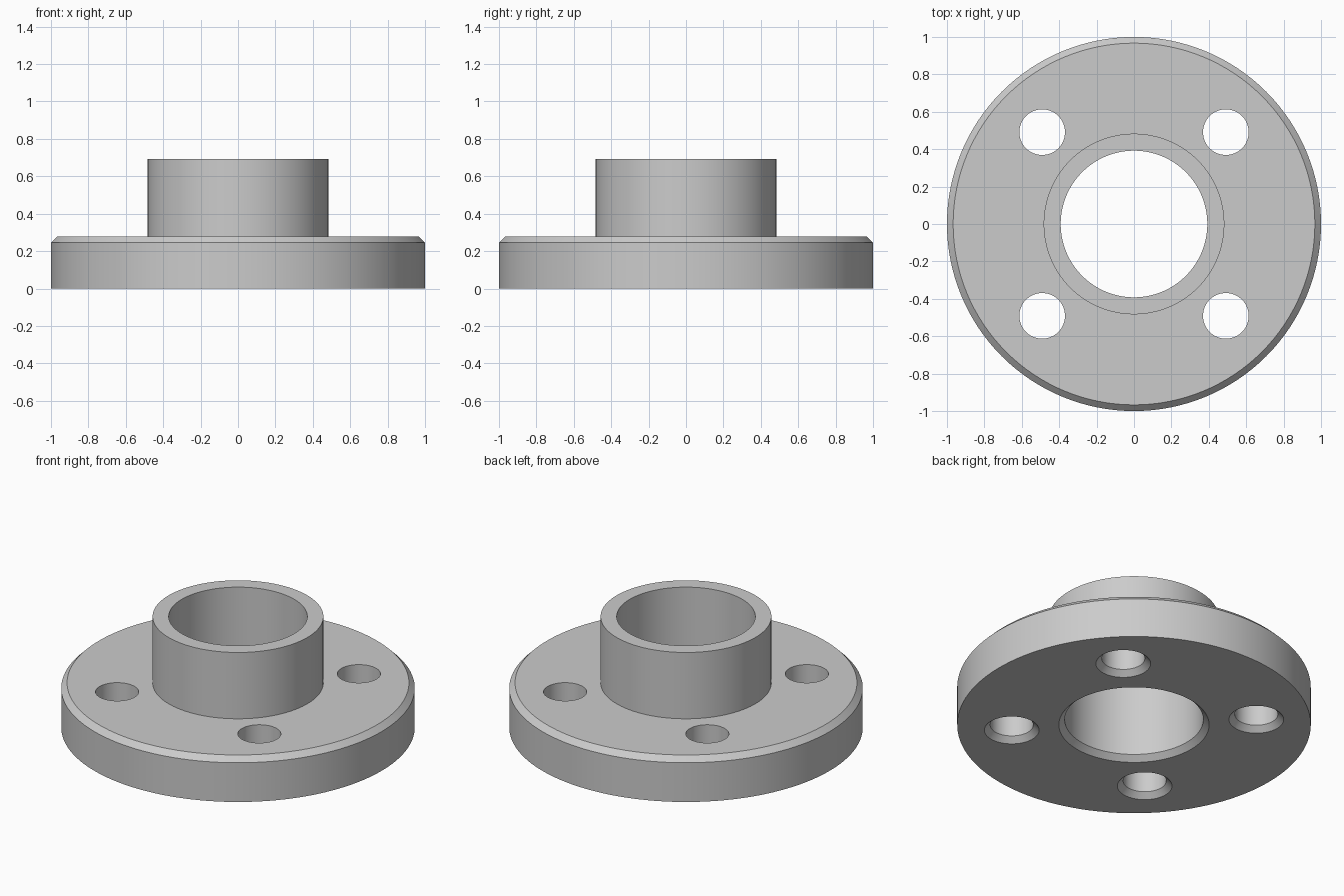
import bpy, bmesh, math

if "Cube" in bpy.data.objects:
    bpy.data.objects.remove(bpy.data.objects["Cube"])


def lathe(name, profile, segments, x=0.0, y=0.0):
    """Revolve a closed (radius, z) outline around a vertical axis at x, y."""
    bm = bmesh.new()
    rings = []
    for r, z in profile:
        if r == 0:
            rings.append([bm.verts.new((x, y, z))] * segments)
        else:
            rings.append([bm.verts.new((x + r * math.cos(2 * math.pi * i / segments),
                                        y + r * math.sin(2 * math.pi * i / segments), z))
                          for i in range(segments)])
    for a, b in zip(rings, rings[1:] + rings[:1]):
        for i in range(segments):
            j = (i + 1) % segments
            corners = list(dict.fromkeys((a[i], a[j], b[j], b[i])))
            if len(corners) > 2:
                bm.faces.new(corners)
    bmesh.ops.recalc_face_normals(bm, faces=bm.faces)
    mesh = bpy.data.meshes.new(name)
    bm.to_mesh(mesh)
    bm.free()
    obj = bpy.data.objects.new(name, mesh)
    bpy.context.collection.objects.link(obj)
    return obj


metal = bpy.data.materials.new("light_grey")
metal.diffuse_color = (0.6, 0.6, 0.6, 1)
metal.use_nodes = True
metal.node_tree.nodes["Principled BSDF"].inputs["Base Color"].default_value = metal.diffuse_color

# Flange disc with raised hub, chamfered rim and chamfered bore
flange = lathe("hub_flange", [
    (0.425, 0.0), (1.0, 0.0), (1.0, 0.245), (0.967, 0.278),
    (0.483, 0.278), (0.483, 0.692), (0.392, 0.692), (0.392, 0.033)], 128)
flange.data.materials.append(metal)
bpy.context.view_layer.objects.active = flange
flange.select_set(True)

# Four bolt holes, countersunk from below
for sx in (-1, 1):
    for sy in (-1, 1):
        cutter = lathe("bolt_hole_cutter", [
            (0.0, -0.05), (0.205, -0.05), (0.122, 0.033),
            (0.122, 0.4), (0.0, 0.4)], 64, 0.491 * sx, 0.491 * sy)
        cutter.hide_render = True
        mod = flange.modifiers.new("bolt_hole", 'BOOLEAN')
        mod.operation = 'DIFFERENCE'
        mod.solver = 'EXACT'
        mod.object = cutter
        bpy.ops.object.modifier_apply(modifier=mod.name)
        bpy.data.objects.remove(cutter)

# Smooth round walls, crisp edges
bpy.ops.object.shade_smooth_by_angle(angle=math.radians(30))
